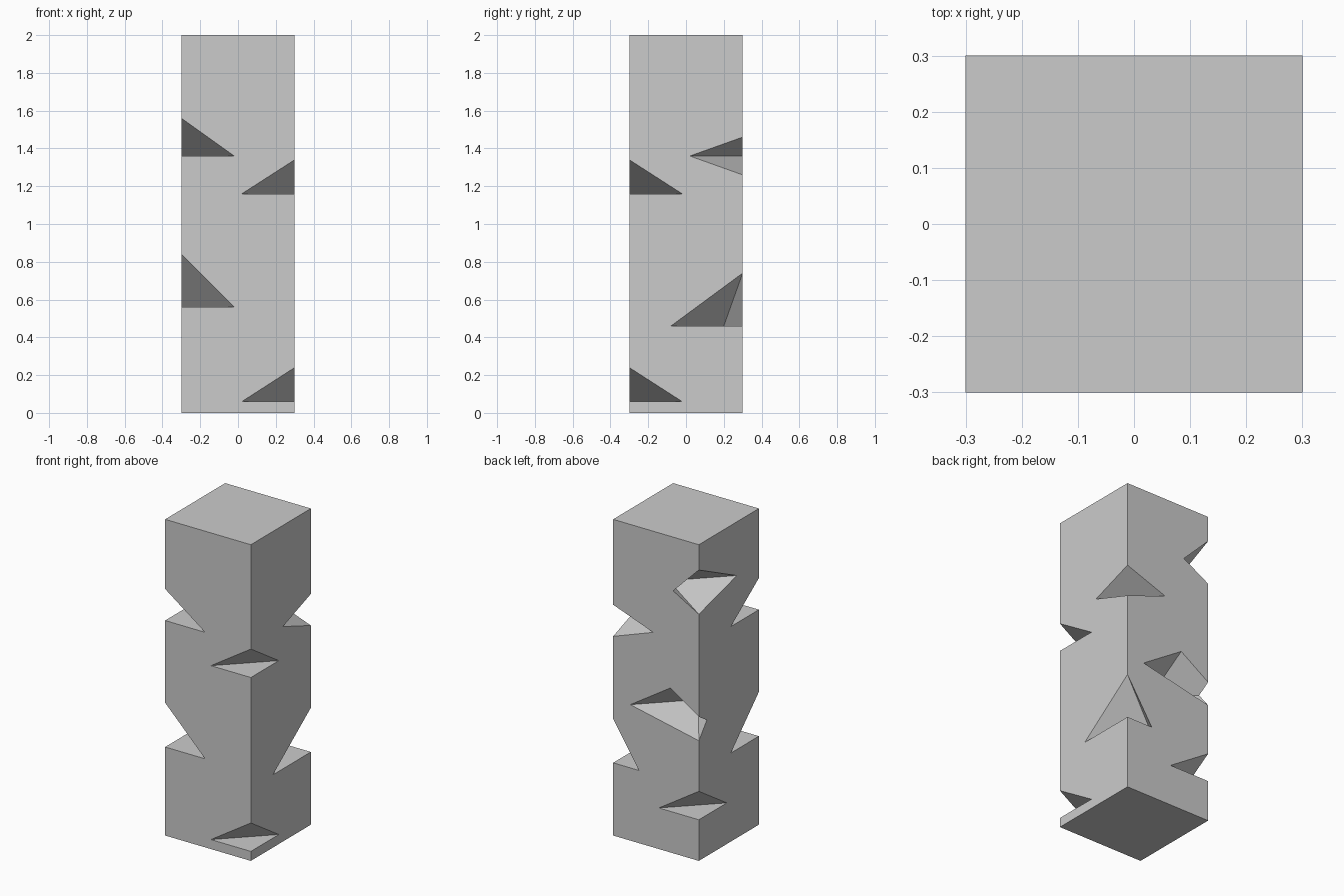
import bpy, bmesh

if "Cube" in bpy.data.objects:
    bpy.data.objects.remove(bpy.data.objects["Cube"])

H = 0.3    # half width of the post
R = 0.28   # notch reach along each face

# Square post
bm = bmesh.new()
bmesh.ops.create_cube(bm, size=1)
for v in bm.verts:
    v.co = (v.co.x * 2 * H, v.co.y * 2 * H, (v.co.z + 0.5) * 2)
mesh = bpy.data.meshes.new("notched_post")
bm.to_mesh(mesh)
bm.free()
post = bpy.data.objects.new("notched_post", mesh)
bpy.context.collection.objects.link(post)

# Notch cutters: four-sided double pyramids on the corner edges
cut = bmesh.new()


def notch(x, y, z, rise, drop=0.0, shift=(0, 0), top_shift=(0, 0)):
    cx, cy = x + shift[0], y + shift[1]
    ring = [cut.verts.new((cx + dx * R, cy + dy * R, z))
            for dx, dy in ((1, 0), (0, 1), (-1, 0), (0, -1))]
    top = cut.verts.new((x + top_shift[0], y + top_shift[1], z + rise))
    for i in range(4):
        cut.faces.new((ring[i], ring[(i + 1) % 4], top))
    if drop:
        low = cut.verts.new((x, y, z - drop))
        for i in range(4):
            cut.faces.new((ring[(i + 1) % 4], ring[i], low))
    else:
        cut.faces.new(ring[::-1])


# front right, front left
notch(H, -H, 0.06, 0.18)
notch(H, -H, 1.16, 0.18)
notch(-H, -H, 0.56, 0.28)
notch(-H, -H, 1.36, 0.20)
# back right
notch(H, H, 0.46, 0.28, shift=(0, -0.1))
notch(H, H, 1.36, 0.10, 0.10)
# back left
notch(-H, H, 0.26, 0.18)
notch(-H, H, 0.86, 0.18, 0.10, shift=(0.2, 0), top_shift=(0.2, 0))
notch(-H, H, 1.66, 0.18, 0.10, shift=(0, -0.1))

bmesh.ops.recalc_face_normals(cut, faces=cut.faces[:])
cut_mesh = bpy.data.meshes.new("notch_cutter")
cut.to_mesh(cut_mesh)
cut.free()
cutter = bpy.data.objects.new("notch_cutter", cut_mesh)
bpy.context.collection.objects.link(cutter)
cutter.hide_render = True

# Carve the notches
mod = post.modifiers.new("notches", 'BOOLEAN')
mod.operation = 'DIFFERENCE'
mod.solver = 'EXACT'
mod.object = cutter
bpy.context.view_layer.objects.active = post
post.select_set(True)
bpy.ops.object.modifier_apply(modifier=mod.name)
bpy.data.objects.remove(cutter)
